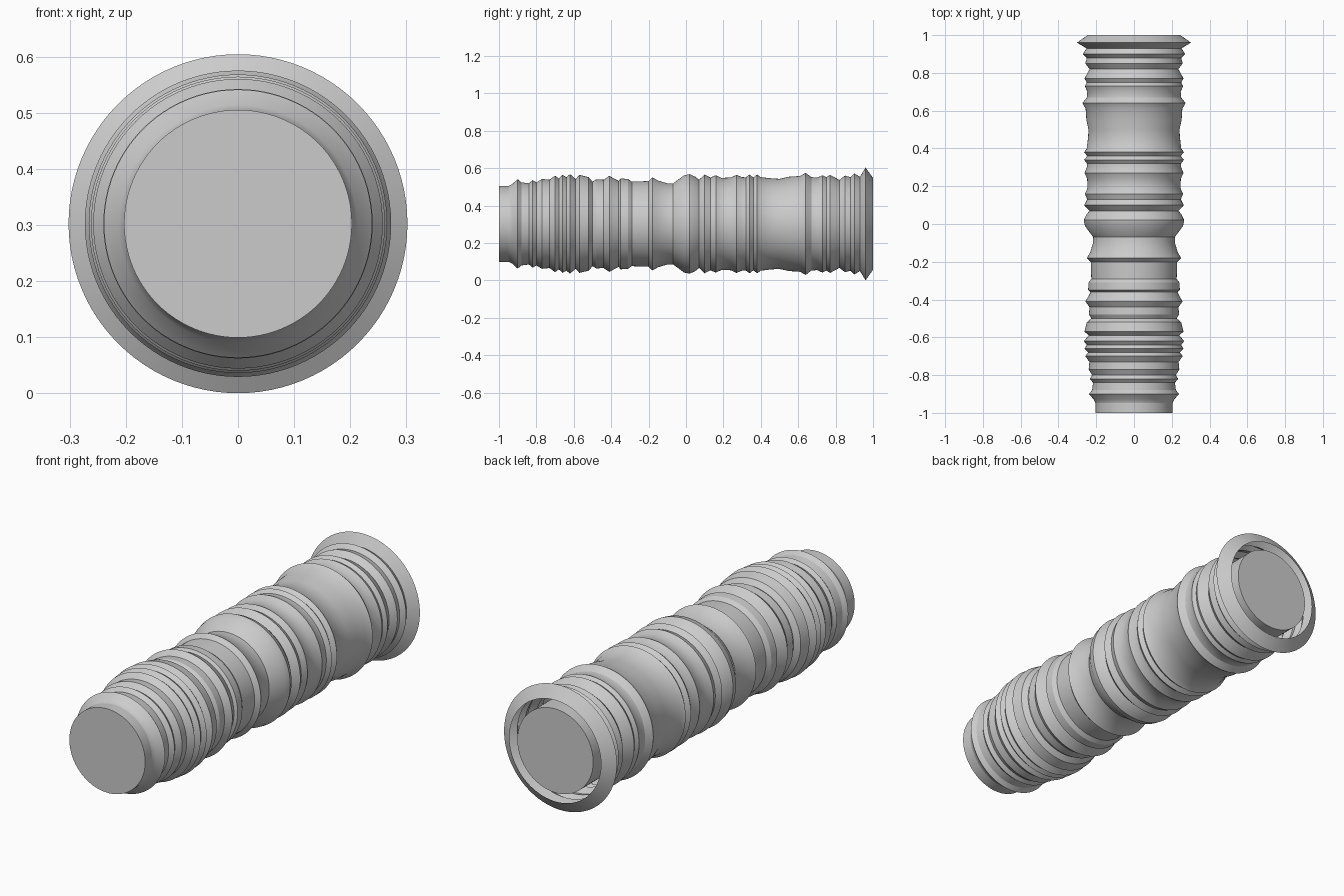
import bpy
import bmesh
import math

SEGMENTS = 96
RIM = 0.302  # widest radius, so the hose rests on the ground

default_cube = bpy.data.objects.get("Cube")
if default_cube:
    bpy.data.objects.remove(default_cube, do_unlink=True)


def make_material(name, colour):
    material = bpy.data.materials.new(name)
    material.use_nodes = True
    material.diffuse_color = colour
    shader = material.node_tree.nodes["Principled BSDF"]
    shader.inputs["Base Color"].default_value = colour
    return material


def revolve(name, profile, material, capped=False):
    """Turn (position, radius) pairs around the long axis of the model."""
    bm = bmesh.new()
    rings = []
    for position, radius in profile:
        ring = []
        for step in range(SEGMENTS):
            angle = math.tau * step / SEGMENTS
            x, z = radius * math.cos(angle), radius * math.sin(angle)
            ring.append(bm.verts.new((x, position, z + RIM)))
        rings.append(ring)
    for near, far in zip(rings, rings[1:]):
        for i in range(SEGMENTS):
            j = (i + 1) % SEGMENTS
            bm.faces.new((near[i], far[i], far[j], near[j]))
    if capped:
        bm.faces.new(rings[0])
        bm.faces.new(reversed(rings[-1]))

    mesh = bpy.data.meshes.new(name)
    bm.to_mesh(mesh)
    bm.free()
    mesh.materials.append(material)
    part = bpy.data.objects.new(name, mesh)
    bpy.context.collection.objects.link(part)

    # Soft swells stay smooth while the ridges stay crisp
    bpy.ops.object.select_all(action="DESELECT")
    part.select_set(True)
    bpy.context.view_layer.objects.active = part
    bpy.ops.object.shade_smooth_by_angle(angle=math.radians(30))
    return part


# Ridge outline: position in hundredths, radius in thousandths
front_ridges = [
    (-100, 200), (-95, 202), (-93, 212), (-90, 239), (-88, 222), (-84, 217),
    (-82, 234), (-80, 222), (-77, 240), (-73, 236), (-70, 258), (-68, 243),
    (-66, 262), (-64, 250), (-62, 266), (-59, 240), (-57, 262), (-52, 250),
    (-50, 226), (-48, 238), (-44, 236), (-41, 257), (-38, 240), (-36, 230),
    (-35, 243), (-31, 240), (-29, 226), (-20, 229), (-18, 249), (-15, 232),
    (-10, 217), (-7, 216),
]
back_ridges = [
    (-1, 260), (2, 266), (5, 252), (7, 236), (10, 264), (13, 248),
    (16, 260), (19, 246), (24, 248), (27, 262), (30, 250), (32, 249),
    (34, 264), (36, 248), (38, 264), (40, 250), (46, 243), (50, 241),
    (55, 252), (61, 256), (64, 273), (67, 250), (70, 247), (73, 260),
    (75, 250), (77, 262), (80, 246), (82, 235), (85, 258), (88, 250),
    (90, 270), (93, 252),
]
flared_rim = [(96, 302), (100, 245)]

grey = make_material("plain grey", (0.6, 0.6, 0.6, 1.0))

outline = [(y / 100, r / 1000) for y, r in front_ridges + back_ridges + flared_rim]
revolve("ribbed_hose", outline, grey)

# Solid core, flush with both ends, leaving a ring gap inside the flared rim
core_radius = 0.203
revolve("inner_core", [(-1, core_radius), (1, core_radius)], grey, capped=True)
